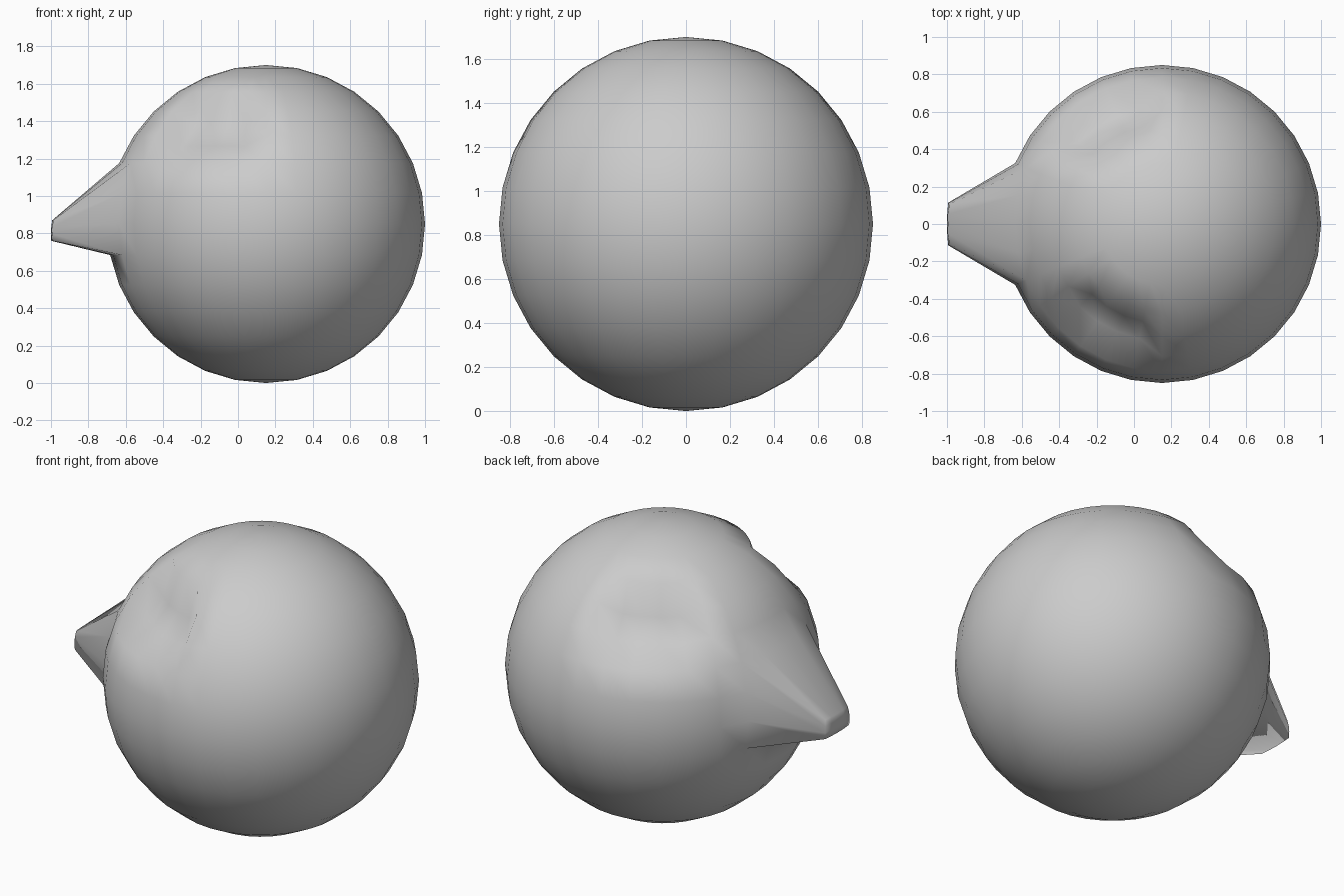
import bpy, bmesh
from math import atan2, acos, degrees
from mathutils import Vector

if "Cube" in bpy.data.objects:
    bpy.data.objects.remove(bpy.data.objects["Cube"])

C = Vector((0.15, 0, 0.85))
R = 0.85

bm = bmesh.new()
bmesh.ops.create_uvsphere(bm, u_segments=32, v_segments=16, radius=R)


def polar(co):
    """Polar angle from +z and azimuth away from -x, in degrees."""
    return degrees(acos(max(-1, min(1, co.z / co.length)))), degrees(atan2(co.y, -co.x))


# shallow eye sockets, mirrored on both sides
for v in bm.verts:
    p, a = polar(v.co)
    if 40 < p < 60 and 40 < abs(a) < 82:
        v.co *= 1 - 0.10 / R

# beak: a 4 x 3 patch of faces pulled out and tapered
patch = []
for f in bm.faces:
    p, a = polar(f.calc_center_median())
    if 67.5 < p < 101.25 and abs(a) < 22.5:
        patch.append(f)
ext = bmesh.ops.extrude_face_region(bm, geom=patch)
bmesh.ops.delete(bm, geom=patch, context='FACES')
for v in [g for g in ext['geom'] if isinstance(g, bmesh.types.BMVert)]:
    x, y, z = v.co
    v.co = (-1.15 + 0.1 * (x + 0.85), y * 0.35, -0.09 + (z + 0.166) * 0.224)

bmesh.ops.translate(bm, verts=bm.verts, vec=C)
bmesh.ops.recalc_face_normals(bm, faces=bm.faces)
mesh = bpy.data.meshes.new("beaked_head")
bm.to_mesh(mesh)
bm.free()
for poly in mesh.polygons:
    poly.use_smooth = True
head = bpy.data.objects.new("beaked_head", mesh)
bpy.context.collection.objects.link(head)
